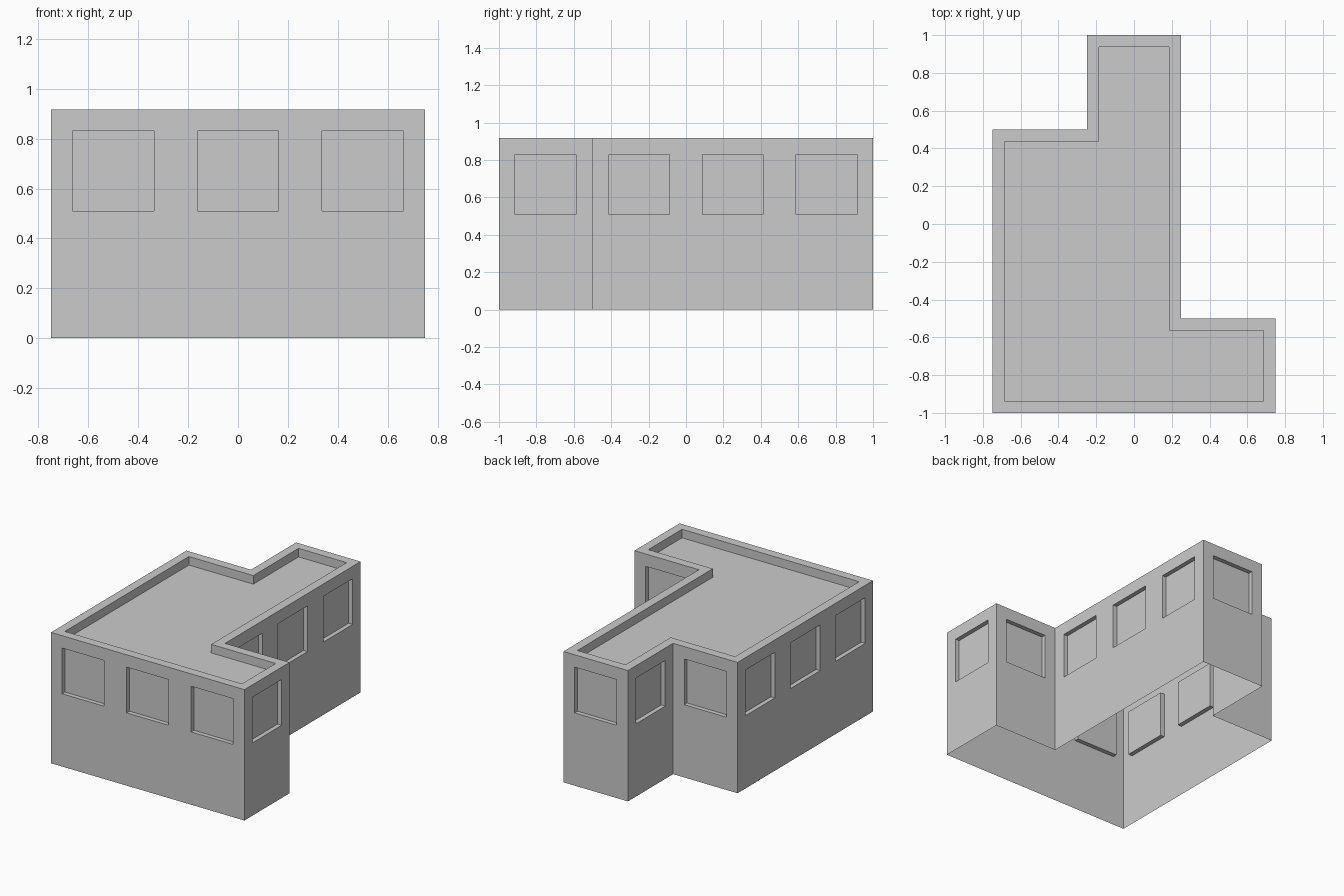
import bpy, bmesh
from mathutils import Vector

if "Cube" in bpy.data.objects:
    bpy.data.objects.remove(bpy.data.objects["Cube"])

HEIGHT, BAND = 0.917, 0.423          # parapet top, lower edge of window band
MODULE = 0.5                         # one window per half-unit of wall
WINDOW_MARGIN, WINDOW_DEPTH = 0.087, 0.031
PARAPET_WIDTH, PARAPET_DEPTH = 0.0635, 0.06

corners = [(-.75, -1), (.75, -1), (.75, -.5), (.25, -.5),
           (.25, 1), (-.25, 1), (-.25, .5), (-.75, .5)]

# Footprint split into wall modules, counter-clockwise
outline = []
for a, b in zip(corners, corners[1:] + corners[:1]):
    a, b = Vector(a), Vector(b)
    n = round((b - a).length / MODULE)
    outline += [a.lerp(b, i / n) for i in range(n)]

bm = bmesh.new()
rings = [[bm.verts.new((p.x, p.y, z)) for p in outline] for z in (0, BAND, HEIGHT)]


def wall_band(low, high):
    n = len(low)
    return [bm.faces.new((low[i], low[(i + 1) % n], high[(i + 1) % n], high[i]))
            for i in range(n)]


# Walls (open underneath) and roof
wall_band(rings[0], rings[1])
panes = wall_band(rings[1], rings[2])
roof = bm.faces.new(rings[2])
bm.normal_update()


def recess(faces, margin, depth):
    """Inset each face, then push it straight in along its normal."""
    bmesh.ops.inset_individual(bm, faces=faces, thickness=margin, use_even_offset=True)
    bm.normal_update()
    bmesh.ops.inset_individual(bm, faces=faces, thickness=0, depth=-depth)
    bm.normal_update()


# Recessed windows and sunken roof behind the parapet
recess(panes, WINDOW_MARGIN, WINDOW_DEPTH)
recess([roof], PARAPET_WIDTH, PARAPET_DEPTH)

# Merge coplanar wall pieces
bmesh.ops.triangulate(bm, faces=[f for f in bm.faces if len(f.verts) > 4])

mesh = bpy.data.meshes.new("building_shell")
bm.to_mesh(mesh)
bm.free()
building = bpy.data.objects.new("building_shell", mesh)
bpy.context.collection.objects.link(building)
